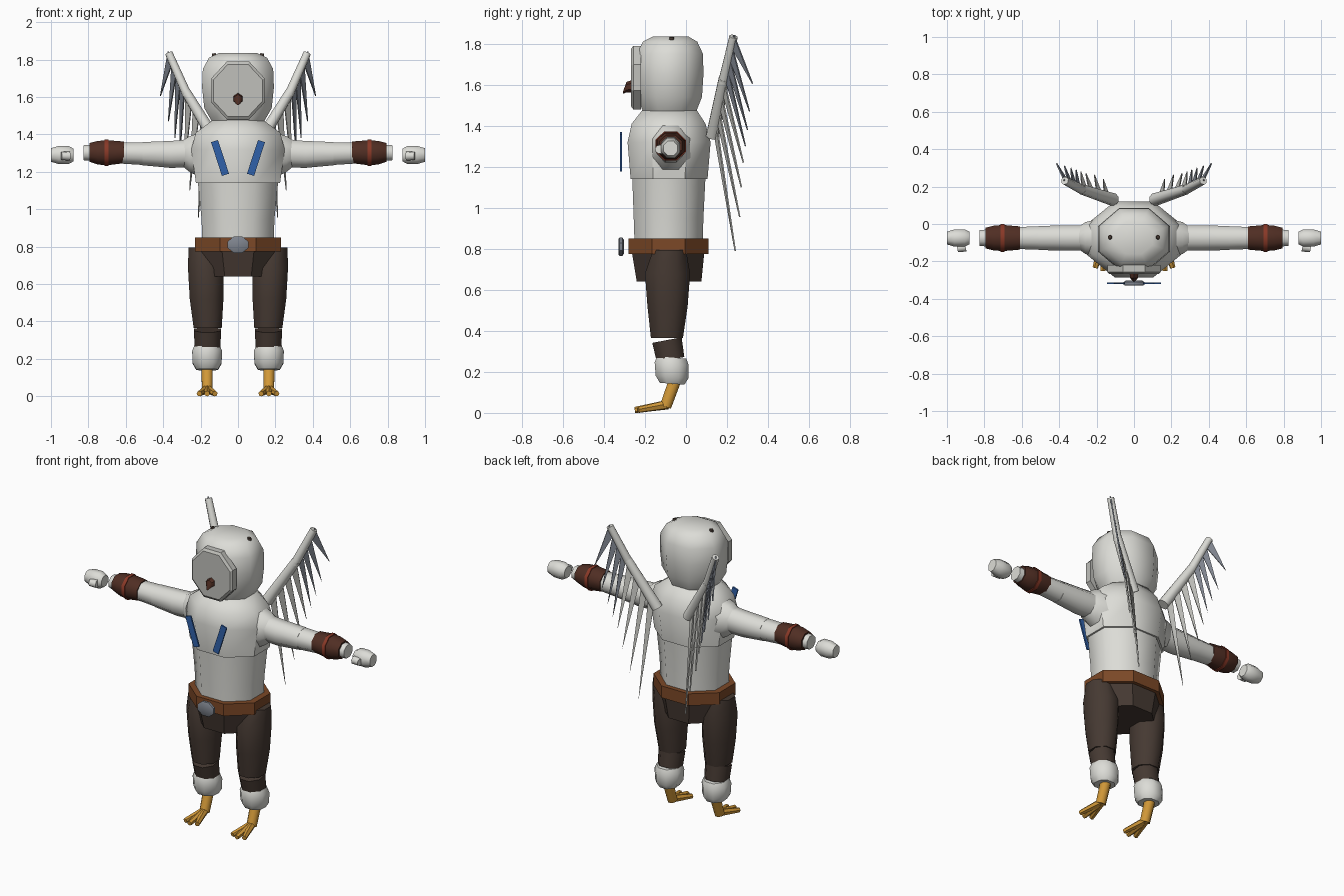
import bpy, bmesh, math
from mathutils import Vector

cube = bpy.data.objects.get("Cube")
if cube:
    bpy.data.objects.remove(cube, do_unlink=True)


def material(name, r, g, b):
    m = bpy.data.materials.new(name)
    m.use_nodes = True
    m.diffuse_color = (r, g, b, 1)
    m.node_tree.nodes["Principled BSDF"].inputs["Base Color"].default_value = (r, g, b, 1)
    return m


WHITE = material("white plumage", .72, .72, .68)
PALE = material("pale grey", .53, .53, .50)
STEEL = material("steel grey", .21, .23, .27)
CLOTH = material("dark brown cloth", .06, .041, .032)
LEATHER = material("belt leather", .2, .065, .02)
CUFF = material("dark cuff leather", .08, .027, .017)
RED = material("red strap", .25, .04, .02)
BLUE = material("blue", .03, .12, .40)
GOLD = material("golden skin", .65, .32, .04)


def finish(name, bm, mat, angle):
    """Turn a bmesh into an object, smooth below the given angle."""
    bmesh.ops.recalc_face_normals(bm, faces=bm.faces)
    me = bpy.data.meshes.new(name)
    bm.to_mesh(me)
    bm.free()
    me.materials.append(mat)
    for p in me.polygons:
        p.use_smooth = angle > 0
    if angle > 0:
        me.set_sharp_from_angle(angle=math.radians(angle))
    ob = bpy.data.objects.new(name, me)
    bpy.context.scene.collection.objects.link(ob)
    return ob


def loft(name, mat, rings, axis=(0, 0, 1), sides=8, angle=50):
    """Join rings (centre, half width, half depth) of flat-sided polygons."""
    turn = Vector((0, 0, 1)).rotation_difference(Vector(axis).normalized())
    grow = 1 / math.cos(math.pi / sides)
    bm = bmesh.new()
    loops = []
    for centre, hu, hv in rings:
        loop = []
        for i in range(sides):
            a = 2 * math.pi * (i + .5) / sides
            p = Vector((hu * grow * math.cos(a), hv * grow * math.sin(a), 0))
            loop.append(bm.verts.new(Vector(centre) + turn @ p))
        loops.append(loop)
    for a, b in zip(loops, loops[1:]):
        for i in range(sides):
            j = (i + 1) % sides
            bm.faces.new((a[i], a[j], b[j], b[i]))
    bm.faces.new(loops[0])
    bm.faces.new(loops[-1])
    return finish(name, bm, mat, angle)


def rod(name, mat, start, end, r1, r2, sides=8):
    axis = Vector(end) - Vector(start)
    return loft(name, mat, [(start, r1, r1), (end, r2, r2)], axis, sides)


def body(name, mat, rows, angle=50):
    """Vertical loft on the centre line from rows (z, half width, back y, front y)."""
    return loft(name, mat, [((0, (b + f) / 2, z), hx, (b - f) / 2)
                            for z, hx, b, f in rows], angle=angle)


def limb(name, mat, s, rows):
    """Sideways loft from rows (x, z, half height, half depth)."""
    return loft(name, mat, [((s * x, -.075, z), hz, hy) for x, z, hz, hy in rows],
                (1, 0, 0))


def plate(name, mat, corners, thick):
    """Thin flat panel centred on its corner outline."""
    bm = bmesh.new()
    pts = [Vector(c) for c in corners]
    n = (pts[1] - pts[0]).cross(pts[2] - pts[0]).normalized() * thick / 2
    top = [bm.verts.new(p + n) for p in pts]
    low = [bm.verts.new(p - n) for p in pts]
    bm.faces.new(top)
    bm.faces.new(low[::-1])
    for i in range(len(pts)):
        j = (i + 1) % len(pts)
        bm.faces.new((top[i], low[i], low[j], top[j]))
    return finish(name, bm, mat, 0)


# Torso, belt and hips
body("chest", WHITE, [(1.14, .225, .105, -.27), (1.32, .25, .12, -.285),
                      (1.41, .225, .095, -.265), (1.48, .13, .05, -.21)])
body("waist", WHITE, [(.8, .19, .08, -.25), (.95, .195, .085, -.255),
                      (1.15, .215, .095, -.262)])
body("belt", LEATHER, [(.775, .23, .11, -.28), (.85, .23, .11, -.28)], 30)
body("hips", CLOTH, [(.64, .17, .075, -.24), (.79, .21, .09, -.265)], 30)
loft("buckle", STEEL, [((0, -.303, .81), .045, .035), ((0, -.31, .81), .055, .044),
                       ((0, -.325, .81), .055, .044), ((0, -.33, .81), .047, .036)],
     (0, -1, 0))

# Head, face disc and beak
body("head", WHITE, [(1.47, .14, .05, -.21), (1.54, .18, .078, -.237),
                     (1.65, .192, .085, -.245), (1.75, .188, .083, -.24),
                     (1.81, .155, .055, -.21), (1.836, .10, .01, -.16)], 60)
loft("face_disc", PALE, [((0, -.22, 1.635), .143, .155), ((0, -.257, 1.635), .143, .155),
                         ((0, -.268, 1.635), .13, .14)], (0, -1, 0), angle=20)
loft("beak", CUFF, [((0, -.262, 1.592), .024, .027), ((0, -.29, 1.588), .02, .022),
                    ((0, -.308, 1.56), .004, .004)], (0, -1, 0), 6)

for s, side in ((1, "left"), (-1, "right")):
    # Eyes
    rod(side + "_eye", CLOTH, (s * .125, -.07, 1.81), (s * .13, -.07, 1.833), .014, .01)

    # Chest stripe, leaning outward at the top
    plate(side + "_chest_stripe", BLUE,
          [(s * x, -.317, z) for x, z in ((.144, 1.358), (.107, 1.37),
                                         (.048, 1.19), (.086, 1.178))], .0095)

    # Arm
    limb(side + "_shoulder", WHITE, s, [(.2, 1.29, .12, .1), (.26, 1.295, .095, .085),
                                        (.31, 1.3, .06, .05)])
    limb(side + "_upper_arm", WHITE, s, [(.22, 1.3, .075, .068), (.36, 1.293, .072, .068),
                                         (.51, 1.297, .062, .064)])
    limb(side + "_forearm", WHITE, s, [(.5, 1.297, .061, .063), (.64, 1.3, .055, .058),
                                       (.825, 1.302, .04, .042)])
    limb(side + "_cuff", CUFF, s, [(.61, 1.304, .058, .062), (.7, 1.302, .067, .07),
                                   (.75, 1.302, .063, .066), (.795, 1.304, .05, .055)])
    limb(side + "_cuff_strap", RED, s, [(.692, 1.302, .071, .074), (.713, 1.302, .071, .074)])
    limb(side + "_hand", WHITE, s, [(.88, 1.29, .034, .034), (.905, 1.29, .048, .046),
                                    (.96, 1.29, .048, .046), (1, 1.29, .036, .034)])
    rod(side + "_thumb", WHITE, (s * .9, -.122, 1.285), (s * .945, -.13, 1.285), .024, .02)

    # Leg
    loft(side + "_thigh", CLOTH, [((s * .162, -.093, .365), .075, .078),
                                  ((s * .168, -.09, .52), .09, .098),
                                  ((s * .172, -.09, .68), .095, .11),
                                  ((s * .18, -.08, .795), .085, .08)])
    rod(side + "_shin", CLOTH, (s * .163, -.093, .355), (s * .163, -.075, .26), .073, .068)
    loft(side + "_ankle_fluff", WHITE, [((s * .165, -.068, .142), .058, .06),
                                        ((s * .165, -.068, .175), .077, .08),
                                        ((s * .165, -.07, .24), .08, .083),
                                        ((s * .165, -.07, .27), .068, .072)],
         (0, .08, 1))
    rod(side + "_foot", GOLD, (s * .165, -.055, .155), (s * .165, -.1, .03), .03, .028)
    for spread, toe in ((-.042, "inner"), (0, "middle"), (.042, "outer")):
        rod(f"{side}_{toe}_toe", GOLD, (s * .165, -.09, .04),
            (s * (.165 + spread), -.25 + abs(spread) * .4, .014), .02, .013, 6)

    # Wing frame
    root, bend, tip = [Vector((s * x, y, z)) for x, y, z in
                       ((.11, .13, 1.35), (.28, .185, 1.63), (.37, .232, 1.835))]
    rod(side + "_wing_inner_bone", WHITE, root, bend, .032, .025)
    rod(side + "_wing_outer_bone", WHITE, bend - (tip - bend) * .1, tip, .024, .02)

    # Feathers hang from the frame, longer toward the root
    ends = [((.415, .325, 1.605), (.372, .31, 1.47), (.338, .3, 1.38), (.31, .29, 1.30)),
            ((.285, .28, 1.22), (.258, .27, 1.10), (.212, .262, .955), (.165, .24, .79))]
    for (a, b), group, mat, label in (((tip, bend), ends[0], STEEL, "outer"),
                                      ((bend, root), ends[1], PALE, "inner")):
        along = (b - a).normalized() * .032
        for i, (x, y, z) in enumerate(group):
            p = a.lerp(b, .1 + .235 * i)
            plate(f"{side}_{label}_feather_{i + 1}", mat,
                  [p - along, p + along, (s * x, y, z)], .008)
